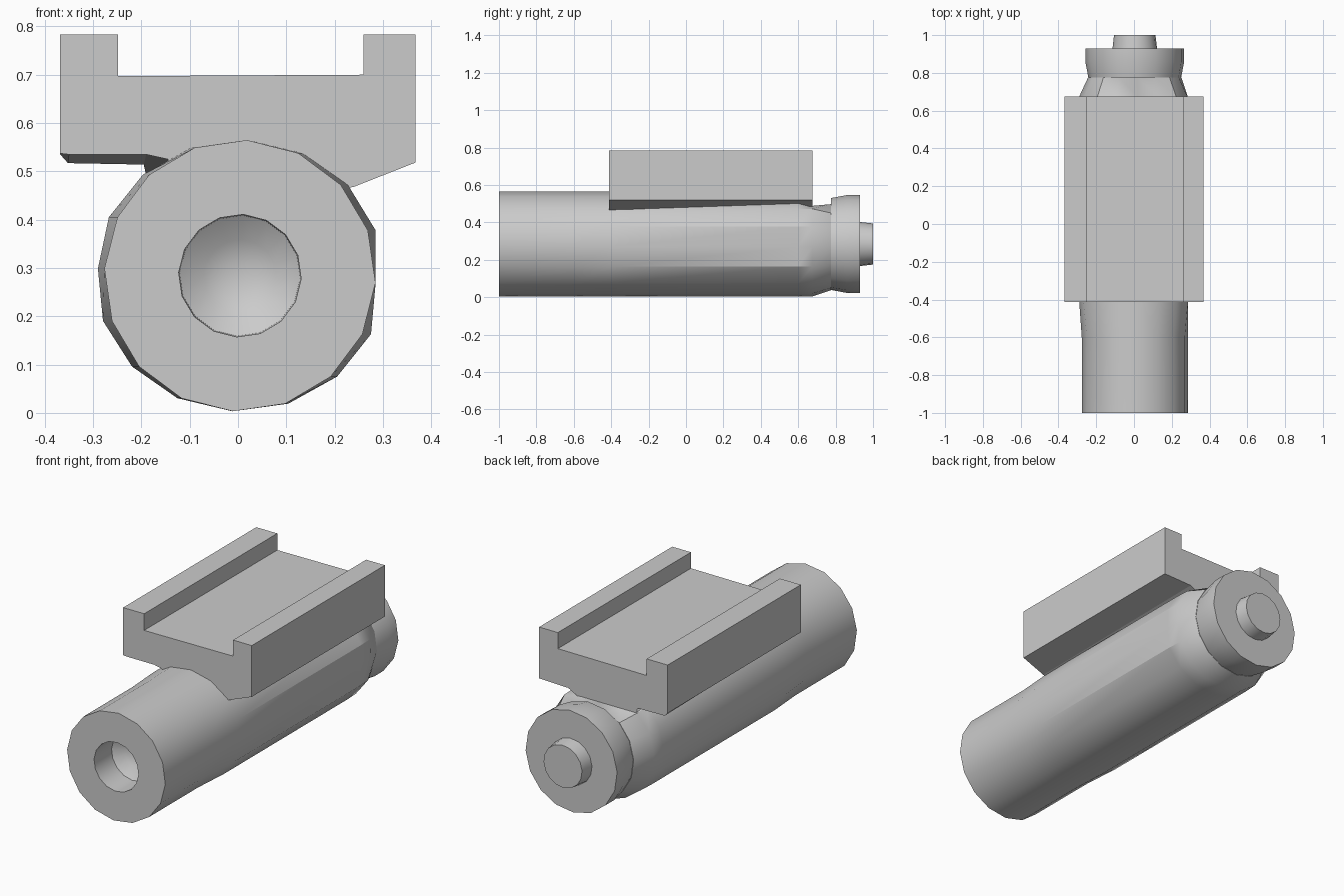
import bpy
from math import sin, cos, radians, pi

if "Cube" in bpy.data.objects:
    bpy.data.objects.remove(bpy.data.objects["Cube"])

CX, CZ, SIDES = 0.004, 0.284, 16


def make(name, verts, faces, smooth=True):
    mesh = bpy.data.meshes.new(name)
    mesh.from_pydata(verts, [], faces)
    mesh.update()
    obj = bpy.data.objects.new(name, mesh)
    bpy.context.collection.objects.link(obj)
    bpy.ops.object.select_all(action='DESELECT')
    obj.select_set(True)
    bpy.context.view_layer.objects.active = obj
    # make normals consistent
    bpy.ops.object.mode_set(mode='EDIT')
    bpy.ops.mesh.select_all(action='SELECT')
    bpy.ops.mesh.normals_make_consistent(inside=False)
    bpy.ops.object.mode_set(mode='OBJECT')
    if smooth:
        bpy.ops.object.shade_smooth_by_angle(angle=radians(30))
    return obj


def ring(y, r, widen=1.0, top=9.0):
    """Sixteen-sided section, optionally widened in x and cut flat on top."""
    pts = []
    for i in range(SIDES):
        a = radians(87) + 2 * pi * i / SIDES
        x = CX + r * cos(a) * widen
        pts.append((max(-0.29, min(0.285, x)), y, min(CZ + r * sin(a), top)))
    return pts


def loft(name, sections, smooth=True):
    n = len(sections[0])
    verts = [p for s in sections for p in s]
    faces = [tuple(range(n)), tuple(range(len(verts) - n, len(verts)))]
    for k in range(len(sections) - 1):
        for i in range(n):
            j = (i + 1) % n
            faces.append((k * n + i, k * n + j, (k + 1) * n + j, (k + 1) * n + i))
    return make(name, verts, faces, smooth)


# main tube with dished bore in the front and a tapered neck behind
loft("body_tube", [
    ring(-0.81, 0.03), ring(-0.825, 0.075), ring(-0.86, 0.125),
    ring(-1.0, 0.127), ring(-1.0, 0.281), ring(-0.6, 0.281),
    ring(-0.41, 0.281, 1.07), ring(0.6, 0.281, 1.07),
    ring(0.675, 0.281, 1.05, 0.488), ring(0.775, 0.248, 1.0, 0.497)])

# rear collar
loft("rear_collar", [ring(0.775, 0.246), ring(0.86, 0.262), ring(0.93, 0.262)])

# rear button
loft("rear_button", [ring(0.92, 0.119), ring(1.0, 0.11)])

# mounting rail: channel on top, underside changing from front to back
channel = [(-0.368, 0.783), (-0.248, 0.783), (-0.248, 0.697),
           (0.26, 0.70), (0.26, 0.783), (0.367, 0.783), (0.367, 0.518)]
front_under = [(0.24, 0.468), (0.15, 0.45), (-0.13, 0.47), (-0.145, 0.525),
               (-0.19, 0.535), (-0.35, 0.535), (-0.368, 0.537)]
rear_under = [(0.20, 0.513), (0.14, 0.48), (-0.15, 0.48), (-0.19, 0.49),
              (-0.195, 0.514), (-0.352, 0.517), (-0.368, 0.535)]
loft("mounting_rail", [[(x, -0.412, z) for x, z in channel + front_under],
                       [(x, 0.675, z) for x, z in channel + rear_under]], False)
